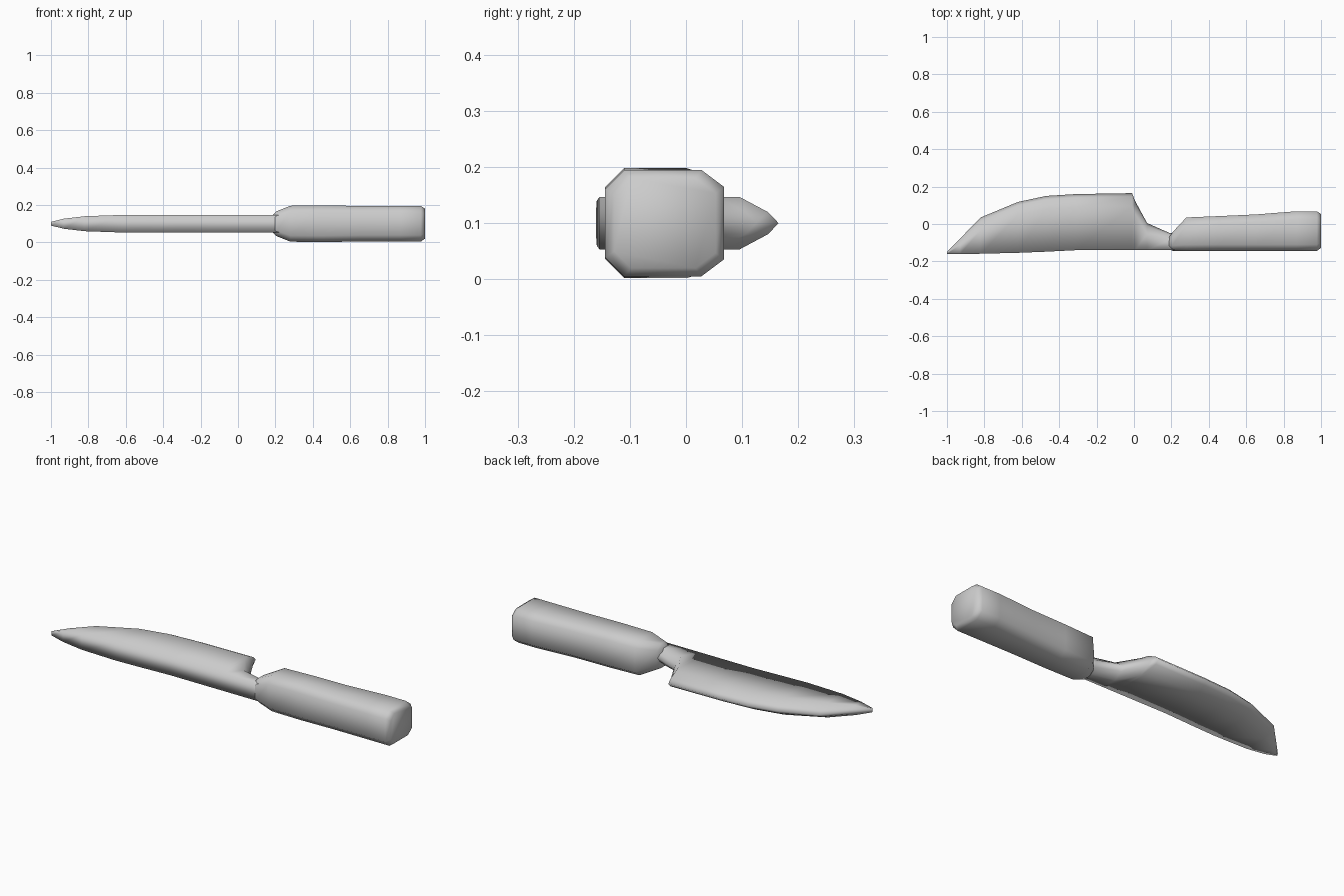
import bpy, bmesh

if "Cube" in bpy.data.objects:
    bpy.data.objects.remove(bpy.data.objects["Cube"])


def loft(name, rings):
    """Skin closed rings of equal length and cap both ends."""
    bm = bmesh.new()
    rows = [[bm.verts.new(p) for p in ring] for ring in rings]
    n = len(rows[0])
    for a, b in zip(rows, rows[1:]):
        for i in range(n):
            j = (i + 1) % n
            bm.faces.new((a[i], a[j], b[j], b[i]))
    bm.faces.new(rows[0])
    bm.faces.new(rows[-1])
    bmesh.ops.recalc_face_normals(bm, faces=bm.faces)
    mesh = bpy.data.meshes.new(name)
    bm.to_mesh(mesh)
    bm.free()
    mesh.shade_smooth()
    obj = bpy.data.objects.new(name, mesh)
    bpy.context.collection.objects.link(obj)
    return obj


def blade_ring(x, spine, edge, h):
    # flat cheeks with a two-step bevel running to the cutting edge
    bevel = min(0.07, 0.4 * (edge - spine))
    half = [(spine, h), (edge - bevel, h), (edge - 0.27 * bevel, 0.42 * h)]
    pts = half + [(edge, 0)] + [(y, -z) for y, z in reversed(half)]
    return [(x, y, 0.1 + z) for y, z in pts]


def handle_ring(x, y0, y1, h, c):
    # rectangle with chamfered corners
    pts = [(y0, h - c), (y0 + c, h), (y1 - 1.2 * c, h), (y1, h - 0.9 * c)]
    pts += [(y, -z) for y, z in reversed(pts)]
    return [(x, y, 0.1 + z) for y, z in pts]


# blade: x, spine y, edge y, half thickness (tip to neck)
blade = [
    (-1.0, -0.16, -0.15, 0.010),
    (-0.93, -0.16, -0.078, 0.027),
    (-0.82, -0.159, 0.035, 0.040),
    (-0.62, -0.154, 0.118, 0.047),
    (-0.47, -0.148, 0.15, 0.047),
    (-0.31, -0.14, 0.16, 0.047),
    (-0.01, -0.14, 0.165, 0.047),
    (0.005, -0.14, 0.125, 0.047),
    (0.07, -0.14, 0.005, 0.047),
    (0.19, -0.14, -0.048, 0.047),
    (0.24, -0.14, -0.05, 0.047),
]
loft("blade", [blade_ring(*r) for r in blade])

# handle: x, low y, high y, half height, corner chamfer
handle = [
    (0.188, -0.135, -0.07, 0.050, 0.02),
    (0.205, -0.143, -0.045, 0.066, 0.028),
    (0.28, -0.144, 0.035, 0.096, 0.033),
    (0.45, -0.144, 0.042, 0.098, 0.034),
    (0.65, -0.144, 0.051, 0.095, 0.034),
    (0.87, -0.144, 0.068, 0.095, 0.034),
    (0.978, -0.144, 0.068, 0.095, 0.034),
    (1.0, -0.128, 0.053, 0.080, 0.03),
]
loft("handle", [handle_ring(*r) for r in handle])
